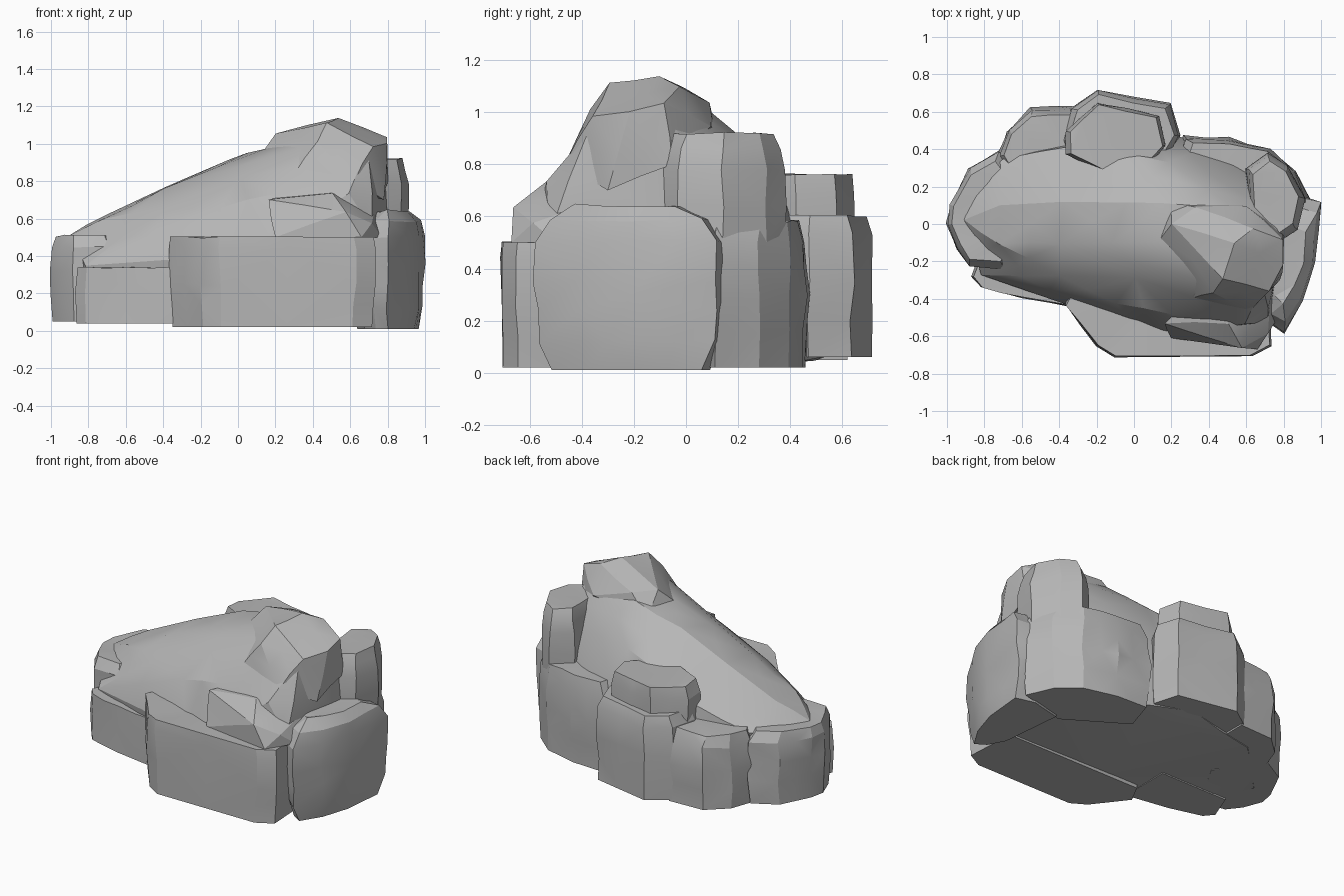
import bpy, bmesh, random
from mathutils import Vector

random.seed(4)
cube = bpy.data.objects.get("Cube")
if cube:
    bpy.data.objects.remove(cube, do_unlink=True)

stone = bpy.data.materials.new("grey stone")
stone.use_nodes = True
stone.diffuse_color = (.47, .47, .47, 1)
stone.node_tree.nodes["Principled BSDF"].inputs["Base Color"].default_value = stone.diffuse_color


def chunk(name, points, rough=.009):
    """Convex stone from a point cloud, broken into irregular facets."""
    bm = bmesh.new()
    for p in points:
        bm.verts.new(p)
    bmesh.ops.convex_hull(bm, input=bm.verts)
    loose = [v for v in bm.verts if not v.link_faces]
    bmesh.ops.delete(bm, geom=loose, context='VERTS')
    bmesh.ops.dissolve_limit(bm, angle_limit=.06, verts=bm.verts, edges=bm.edges)
    floor = min(v.co.z for v in bm.verts)
    long_edges = [e for e in bm.edges if e.calc_length() > .2]
    bmesh.ops.subdivide_edges(bm, edges=long_edges, cuts=1)
    bmesh.ops.triangulate(bm, faces=bm.faces)
    for v in bm.verts:
        if v.co.z > floor + .01:
            v.co += Vector([random.uniform(-rough, rough) for _ in range(3)])
    bmesh.ops.recalc_face_normals(bm, faces=bm.faces)
    mesh = bpy.data.meshes.new(name)
    bm.to_mesh(mesh)
    bm.free()
    mesh.materials.append(stone)
    obj = bpy.data.objects.new(name, mesh)
    bpy.context.collection.objects.link(obj)
    bpy.ops.object.select_all(action='DESELECT')
    obj.select_set(True)
    bpy.context.view_layer.objects.active = obj
    bpy.ops.object.shade_smooth_by_angle(angle=.33)


def boulder(name, outline, levels, rough=.009):
    """Stone stacked from one plan outline scaled about its middle at each height."""
    cx = sum(p[0] for p in outline) / len(outline)
    cy = sum(p[1] for p in outline) / len(outline)
    chunk(name, [(cx + (x - cx) * s, cy + (y - cy) * s, z)
                 for z, s in levels for x, y in outline], rough)


# Sloping ridge that rises to the peak and reaches down to the underside
chunk("ridge", [
    (.4, -.3, 1.0), (.7, -.35, .97), (.78, -.1, .97), (.3, .1, 1.0), (.6, .05, 1.0), (.15, -.1, .97),
    (-.05, .12, .92), (-.4, .1, .77), (-.4, -.1, .76), (-.72, .1, .62), (-.72, -.1, .59),
    (-.37, .41, .61), (-.1, .4, .71), (.18, .33, .8), (.7, .17, .76), (-.7, .34, .5),
    (-.9, .02, .51), (-.86, .18, .49), (-.86, -.16, .43), (-.72, -.18, .52), (-.4, -.28, .65),
    (.2, -.49, .74), (.6, -.53, .73), (-.1, -.42, .66), (-.37, -.39, .47), (-.82, -.28, .34),
    (.25, -.6, .5), (.72, -.54, .5), (.8, -.1, .6), (.8, .2, .4), (.4, .42, .45), (0, -.55, .4),
    (.65, -.55, .03), (.8, -.1, .03), (.7, .3, .03), (0, .55, .06), (-.5, .45, .05),
    (-.85, .1, .05), (-.7, -.25, .05)])

# Cap at the peak
chunk("peak_cap", [
    (.54, -.1, 1.14), (.47, -.29, 1.11), (.2, 0, 1.05), (.33, .09, 1.04), (.64, -.02, 1.1),
    (.8, -.08, 1.03), (.8, -.22, 1.0), (.72, -.36, .98), (.42, -.37, 1.01), (.14, -.08, .97),
    (.2, .12, .9), (.6, .1, .95), (.8, -.05, .8), (.78, -.3, .7), (.62, -.47, .8), (.3, -.4, .84)], .005)

# Broken lip over the front slab
chunk("front_lip", [
    (.16, -.53, .7), (.42, -.62, .64), (.58, -.66, .63), (.72, -.59, .58), (.5, -.53, .74),
    (.74, -.35, .65), (.2, -.61, .5), (.66, -.67, .5), (.77, -.5, .5), (.4, -.3, .74)], .006)

# Flat slab on the front
boulder("front_slab",
        [(-.37, -.43), (-.2, -.65), (-.1, -.71), (.63, -.71), (.74, -.65), (.72, -.3), (-.3, -.3)],
        [(.02, .96), (.25, 1), (.44, 1), (.5, .98)], .005)

# Large rounded boulder on the left flank
boulder("flank_boulder",
        [(.72, -.53), (.8, -.58), (.9, -.42), (.97, -.2), (1, .12), (.85, .16), (.6, .1), (.65, -.4)],
        [(.01, .82), (.12, .95), (.35, 1), (.5, .98), (.59, .85), (.64, .55)])

# Rear stones on the left side
boulder("rear_flank_boulder",
        [(.95, .1), (.87, .28), (.73, .4), (.5, .46), (.27, .47), (.2, .25), (.6, 0)],
        [(.02, .94), (.3, 1), (.5, .96), (.58, .85)])
boulder("shoulder_block",
        [(.77, -.1), (.87, -.03), (.91, .14), (.82, .31), (.72, .38), (.6, .3), (.62, 0)],
        [(.5, 1), (.78, 1), (.86, .93), (.92, .8)], .006)

# Stepped stones at the back
boulder("back_boulder",
        [(-.38, .45), (-.34, .62), (-.2, .72), (.2, .64), (.25, .47), (.1, .2), (-.3, .2)],
        [(.06, .97), (.35, 1), (.53, .97), (.6, .88)])
boulder("back_step",
        [(-.36, .37), (-.36, .5), (-.2, .65), (.13, .58), (.17, .42), (0, .2)],
        [(.5, 1), (.68, 1), (.76, .93)], .006)

# Low stones around the right end
boulder("rear_end_boulder",
        [(-.3, .63), (-.55, .62), (-.68, .5), (-.73, .36), (-.6, .1), (-.3, .2)],
        [(.05, .95), (.3, 1), (.45, .95), (.52, .8)])
boulder("end_boulder",
        [(-1, 0), (-.98, .1), (-.88, .3), (-.72, .39), (-.5, .1), (-.7, -.25), (-.88, -.22), (-.95, -.13)],
        [(.05, .95), (.2, 1), (.33, .97), (.45, .99), (.51, .85)])
boulder("front_end_boulder",
        [(-.87, -.28), (-.82, -.34), (-.6, -.4), (-.3, -.45), (-.3, -.1), (-.8, -.1)],
        [(.04, .97), (.2, 1), (.34, .96)], .005)
